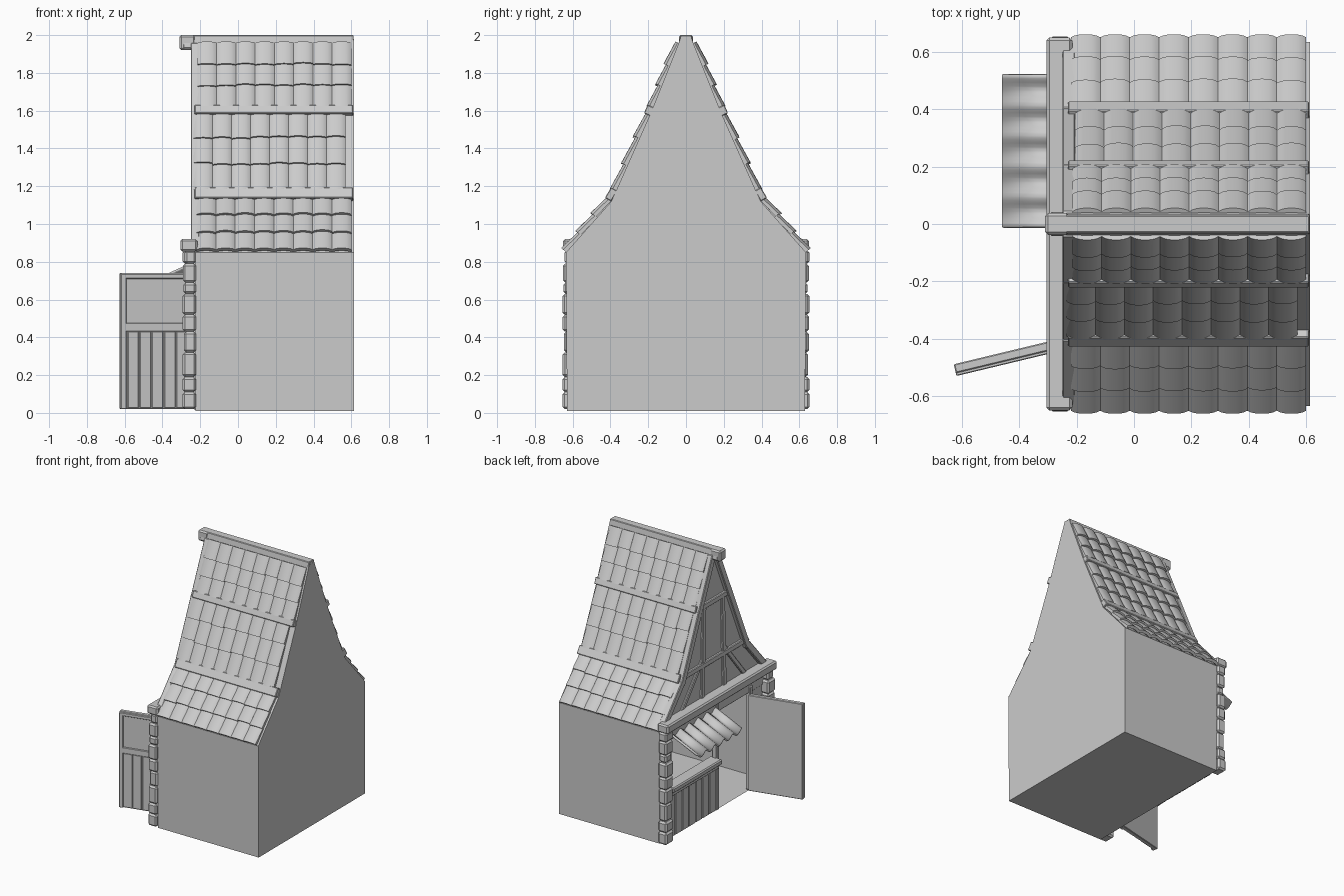
import bpy, bmesh, math, random
from mathutils import Vector, Matrix

if "Cube" in bpy.data.objects:
    bpy.data.objects.remove(bpy.data.objects["Cube"])

random.seed(4)


def finish(name, bm):
    bmesh.ops.recalc_face_normals(bm, faces=bm.faces)
    me = bpy.data.meshes.new(name)
    bm.to_mesh(me)
    bm.free()
    ob = bpy.data.objects.new(name, me)
    bpy.context.collection.objects.link(ob)
    return ob


def bevel(ob, w, seg=1):
    if w:
        m = ob.modifiers.new("bevel", 'BEVEL')
        m.width, m.segments = w, seg
    return ob


def prism(name, pts, x0, x1, bev=0.0):
    """Extrude a (y, z) outline along x."""
    bm = bmesh.new()
    a = [bm.verts.new((x0, y, z)) for y, z in pts]
    b = [bm.verts.new((x1, y, z)) for y, z in pts]
    bm.faces.new(a)
    bm.faces.new(b)
    for i in range(len(a)):
        j = (i + 1) % len(a)
        bm.faces.new((a[i], a[j], b[j], b[i]))
    return bevel(finish(name, bm), bev)


def box(name, x, y, z, bev=0.006):
    return prism(name, [(y[0], z[0]), (y[1], z[0]), (y[1], z[1]), (y[0], z[1])], x[0], x[1], bev)


def timber(name, p, q, w, x0, x1):
    """Straight beam between two (y, z) points."""
    p, q = Vector(p), Vector(q)
    d = (q - p).normalized()
    n = Vector((d.y, -d.x)) * w / 2
    return prism(name, [p + n, q + n, q - n, p - n], x0, x1, 0.005)


def tiles(name, side, p, q, x0, x1, rows=3, cols=8):
    """Band of arched tiles from eave point p to top point q, both (y, z)."""
    bm = bmesh.new()
    p, q = Vector(p), Vector(q)
    d = (q - p) / rows
    n = Vector((d.y, -d.x)).normalized()
    w = (x1 - x0) / cols
    for r in range(rows):
        for c in range(cols):
            slip = random.uniform(-0.04, 0.04) if r else 0

            def ring(s, off):
                out = []
                for k in range(9):
                    t = k / 4 - 1
                    o = p + d * (r + s) + n * (off + 0.02 * math.sqrt(max(0, 1 - 0.9 * t * t)))
                    out.append(bm.verts.new((x0 + w * (c + 0.5 + t / 2), side * o.x, o.y)))
                return out
            rings = [ring(1.05, -0.006), ring(slip, 0.008), ring(slip, -0.014), ring(1.05, -0.022)]
            for i in range(4):
                a, b = rings[i], rings[(i + 1) % 4]
                for k in range(8):
                    bm.faces.new((a[k], a[k + 1], b[k + 1], b[k]))
            for k in (0, 8):
                bm.faces.new([g[k] for g in rings])
    return finish(name, bm)


# House shell: walls, roof, floor and back wall, open to the street side
half = [(0.63, 0.01), (0.635, 0.85), (0.395, 1.12), (0.19, 1.58), (0.03, 1.98)]
outline = half + [(-y, z) for y, z in reversed(half)]
shell = prism("house_shell", outline, -0.225, 0.613)
bm = bmesh.new()
bm.from_mesh(shell.data)
bmesh.ops.delete(bm, geom=[f for f in bm.faces if all(v.co.x < 0 for v in f.verts)], context='FACES')
bm.to_mesh(shell.data)
bm.free()

# Tiled roof slopes with battens
for s, tag in ((1, "back"), (-1, "front")):
    shift = -0.03 if s < 0 else 0
    tiles("lower_tiles_" + tag, s, (0.640, 0.855), (0.405, 1.135), -0.22, 0.60)
    tiles("middle_tiles_" + tag, s, (0.378, 1.175), (0.195, 1.59), -0.205 + shift, 0.60 + shift)
    tiles("upper_tiles_" + tag, s, (0.183, 1.615), (0.045, 1.955), -0.215, 0.60)
    for nm, (p, q) in {"lower_batten_": ((0.405, 1.125), (0.372, 1.18)),
                       "upper_batten_": ((0.197, 1.575), (0.178, 1.62))}.items():
        p, q = Vector(p), Vector(q)
        n = Vector(((q - p).y, -(q - p).x)).normalized()
        pts = [p - n * 0.01, q - n * 0.01, q + n * 0.028, p + n * 0.028]
        prism(nm + tag, [(s * v.x, v.y) for v in pts], -0.23, 0.61, 0.004)

# Ridge beam with a heavier end
ridge = [(-0.043, 1.93), (0.043, 1.93), (0.03, 2.0), (-0.03, 2.0)]
prism("ridge_beam", ridge, -0.29, 0.612, 0.004)
box("ridge_beam_end", (-0.31, -0.225), (-0.038, 0.038), (1.92, 2.0), 0.01)

# Gable wall and timber framing
gable = [(0.62, 0.87), (0.39, 1.12), (0.185, 1.58), (0.03, 1.95)]
prism("gable_wall", gable + [(-y, z) for y, z in reversed(gable)], -0.222, -0.212)
for s, tag in ((1, "left"), (-1, "right")):
    for i, (p, q) in enumerate((((0.615, 0.87), (0.385, 1.13)), ((0.39, 1.11), (0.182, 1.585)),
                                ((0.187, 1.57), (0.02, 1.95)))):
        timber(f"bargeboard_{tag}_{i}", (s * p[0], p[1]), (s * q[0], q[1]), 0.05, -0.25, -0.205)
    timber("gable_post_" + tag, (s * 0.13, 0.9), (s * 0.11, 1.62), 0.04, -0.236, -0.215)
    timber("gable_brace_" + tag, (s * 0.38, 0.9), (s * 0.13, 1.2), 0.035, -0.234, -0.215)
for i, (w, z) in enumerate(((0.36, 1.16), (0.16, 1.6))):
    timber(f"gable_rail_{i}", (-w, z), (w, z), 0.04, -0.24, -0.215)

# Main cross beam over the shop front
box("cross_beam", (-0.305, -0.215), (-0.65, 0.65), (0.855, 0.92), 0.01)

# Rough stone corner columns
levels = [0.02, 0.11, 0.19, 0.32, 0.43, 0.52, 0.63, 0.69, 0.79, 0.86]
for s, tag in ((1, "left"), (-1, "right")):
    for i, (a, b) in enumerate(zip(levels, levels[1:])):
        g = random.uniform(0, 0.012)
        y = sorted((s * (0.56 + g), s * (0.655 - g)))
        box(f"corner_stone_{tag}_{i}", (-0.295 + g, -0.222), y, (a, b), 0.012)

# Shop front walls, posts and lintel
box("lintel", (-0.24, -0.215), (-0.6, 0.6), (0.75, 0.86))
box("wall_beside_door", (-0.235, -0.215), (-0.6, -0.41), (0.02, 0.76), 0)
box("middle_post", (-0.25, -0.21), (-0.04, -0.005), (0.02, 0.86))
box("window_jamb", (-0.24, -0.215), (0.51, 0.58), (0.02, 0.8))
box("door_jamb", (-0.25, -0.21), (-0.44, -0.405), (0.02, 0.8))

# Counter with plank front
box("counter_back", (-0.23, -0.215), (-0.02, 0.56), (0.015, 0.36), 0)
for i in range(7):
    y = -0.01 + i * 0.08
    box(f"counter_plank_{i}", (-0.243, -0.225), (y + 0.004, y + 0.076), (0.02, 0.35), 0.003)
box("counter_top", (-0.29, -0.19), (-0.02, 0.56), (0.375, 0.415), 0.008)
box("counter_rail", (-0.265, -0.21), (-0.02, 0.56), (0.34, 0.375), 0.005)

# Corrugated awning
bm = bmesh.new()
rows = []
for k in range(41):
    y = -0.01 + 0.53 * k / 40
    h = 0.014 * math.cos(2 * math.pi * k / 8)
    rows.append([bm.verts.new((x, y, z + h)) for x, z in ((-0.225, 0.79), (-0.46, 0.685))])
for a, b in zip(rows, rows[1:]):
    bm.faces.new((a[0], a[1], b[1], b[0]))
awning = finish("awning", bm)
awning.modifiers.new("thickness", 'SOLIDIFY').thickness = 0.012

# Open door, built along local x and swung outward about its hinge
L = 0.40
door = [box("door_board", (0, L), (-0.012, 0.02), (0.02, 0.74), 0.004),
        box("door_top_rail", (0, L), (-0.022, 0), (0.71, 0.735), 0.003),
        box("door_mid_rail", (0, L), (-0.022, 0), (0.43, 0.475), 0.003),
        box("door_hinge_stile", (0, 0.035), (-0.022, 0), (0.02, 0.735), 0.003),
        box("door_outer_stile", (L - 0.03, L), (-0.022, 0), (0.02, 0.735), 0.003)]
for i in range(5):
    x = 0.037 + i * 0.0665
    door.append(box(f"door_plank_{i}", (x, x + 0.06), (-0.018, 0), (0.025, 0.43), 0.003))
swing = Matrix.Translation((-0.235, -0.415, 0)) @ Matrix.Rotation(math.radians(13.5), 4, 'Z') @ Matrix.Scale(-1, 4, (1, 0, 0))
for ob in door:
    ob.data.transform(swing)
    ob.data.flip_normals()

# Smooth the curved tiles and awning only
for ob in bpy.data.objects:
    ob.select_set("tiles" in ob.name or ob.name == "awning")
bpy.context.view_layer.objects.active = awning
bpy.ops.object.shade_smooth_by_angle(angle=math.radians(40))
